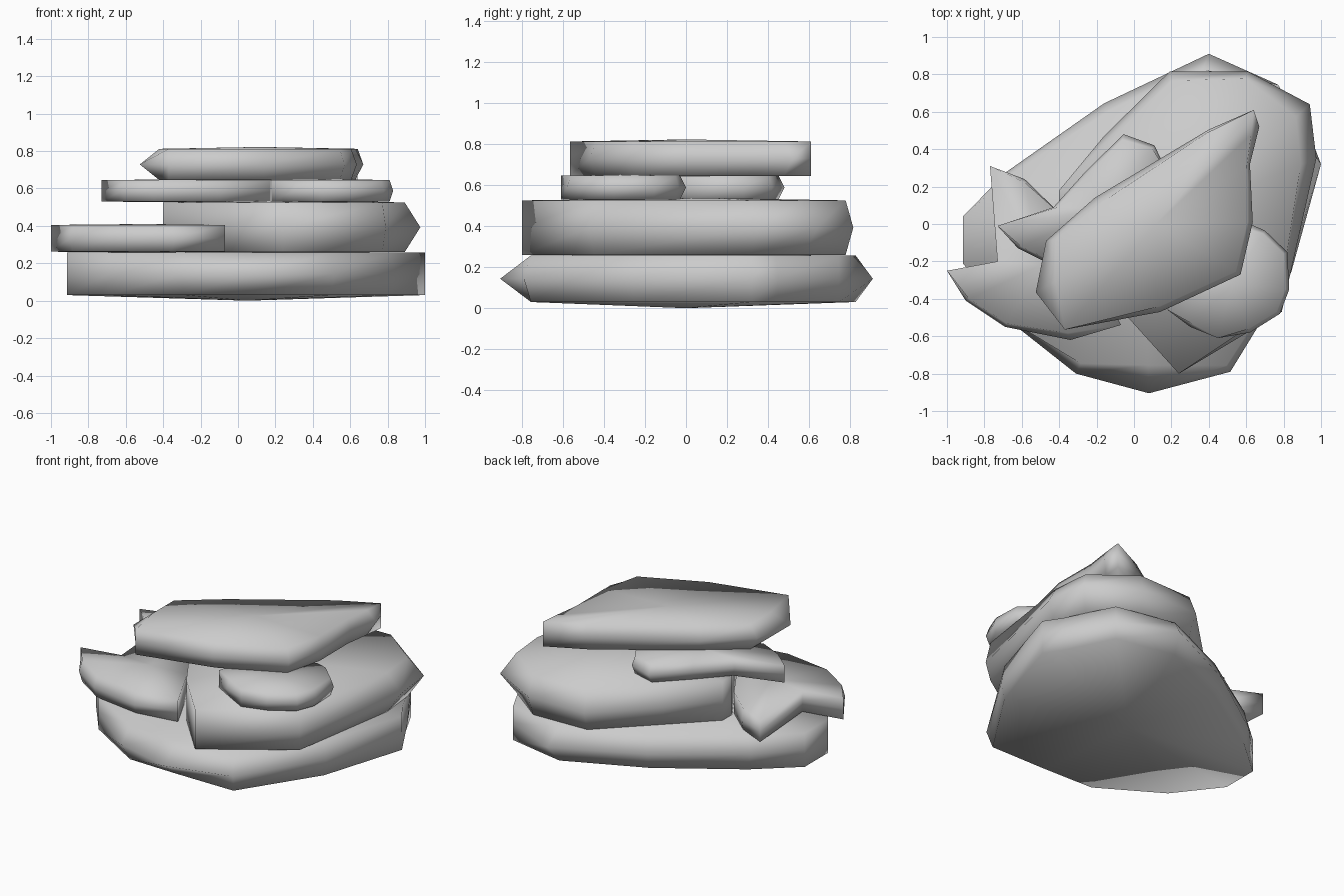
import bpy, bmesh, math
from mathutils import Vector


def slab(name, pts, centre, z0, z1, dip=0.005, rise=0.005):
    """Faceted stone slab. Each outline point is (x, y[, pinch]);
    a pinched corner narrows to a point at mid height."""
    bm = bmesh.new()
    c = Vector(centre)
    mid = (z0 + z1) / 2

    def ring(z, pinched):
        vs = []
        for p in pts:
            d = Vector(p[:2]) - c
            if pinched and len(p) > 2:
                d *= 1 - p[2] / d.length
            q = c + d
            vs.append(bm.verts.new((q.x, q.y, z)))
        return vs

    rings = [ring(z0, True), ring(mid, False), ring(z1, True)]
    n = len(pts)
    for a, b in zip(rings, rings[1:]):
        for i in range(n):
            j = (i + 1) % n
            bm.faces.new((a[i], a[j], b[j], b[i]))
    # close top and bottom with fans around the centre
    for r, z in ((rings[0], z0 - dip), (rings[-1], z1 + rise)):
        v = bm.verts.new((c.x, c.y, z))
        for i in range(n):
            bm.faces.new((r[i], r[(i + 1) % n], v))
    bmesh.ops.recalc_face_normals(bm, faces=bm.faces)
    me = bpy.data.meshes.new(name)
    bm.to_mesh(me)
    bm.free()
    ob = bpy.data.objects.new(name, me)
    bpy.context.collection.objects.link(ob)
    bpy.context.view_layer.objects.active = ob
    ob.select_set(True)
    bpy.ops.object.shade_smooth_by_angle(angle=math.radians(120))
    ob.select_set(False)


# wide bottom stone
slab("base_stone", [
    (0.08, -0.905, 0.15), (0.515, -0.79, 0.04), (0.84, -0.26, 0.02),
    (1.0, 0.32), (0.95, 0.45, 0.03), (0.77, 0.745), (0.4, 0.91, 0.09),
    (-0.16, 0.645, 0.05), (-0.68, 0.28, 0.03), (-0.915, 0.04), (-0.915, -0.21),
    (-0.69, -0.5), (-0.31, -0.8, 0.06)], (0.05, 0), 0.03, 0.257, dip=0.03, rise=0.003)

# large second stone
slab("second_stone", [
    (0.24, -0.8), (0.79, -0.47, 0.03),
    (0.975, 0.35, 0.09), (0.94, 0.64, 0.1), (0.61, 0.815, 0.04), (0.19, 0.815, 0.05),
    (-0.16, 0.47, 0.04), (-0.4, 0.18), (-0.4, 0.08), (-0.05, -0.48)],
     (0.35, 0.1), 0.26, 0.525, dip=0.003, rise=0.012)

# low stone on the left with a notched side
slab("left_low_stone", [
    (-1.0, -0.25), (-0.9, -0.41, 0.02), (-0.69, -0.55, 0.02), (-0.34, -0.62, 0.04),
    (-0.07, -0.54), (-0.24, -0.2), (-0.4, 0.06), (-0.585, 0.24, 0.02),
    (-0.77, 0.31), (-0.73, -0.2)], (-0.5, -0.22), 0.262, 0.405)

# thin spacer stones under the top stone
slab("left_spacer_stone", [
    (-0.73, -0.01), (-0.62, -0.13, 0.02), (-0.46, -0.21, 0.02), (-0.1, -0.12),
    (0.175, 0.0), (0.175, 0.28), (0.11, 0.42, 0.02), (-0.055, 0.48, 0.03),
    (-0.25, 0.29, 0.02), (-0.43, 0.09, 0.02)], (-0.17, 0.08), 0.53, 0.645)
slab("right_spacer_stone", [
    (0.18, -0.46), (0.3, -0.55, 0.02), (0.45, -0.61), (0.62, -0.58, 0.02),
    (0.78, -0.48, 0.02), (0.83, -0.35, 0.02), (0.82, -0.15, 0.02), (0.7, -0.035, 0.02),
    (0.62, 0.0, 0.03), (0.4, -0.1), (0.22, -0.28)], (0.52, -0.32), 0.53, 0.645)

# top stone
slab("top_stone", [
    (-0.525, -0.365, 0.12), (-0.37, -0.565), (0.14, -0.47, 0.03), (0.57, -0.27, 0.03),
    (0.635, 0.01, 0.03), (0.62, 0.32, 0.02), (0.67, 0.52, 0.06), (0.64, 0.61),
    (0.4, 0.505, 0.02), (-0.21, 0.14, 0.05), (-0.47, -0.09, 0.05)],
     (0.12, 0), 0.645, 0.812, dip=0.003, rise=0.01)
